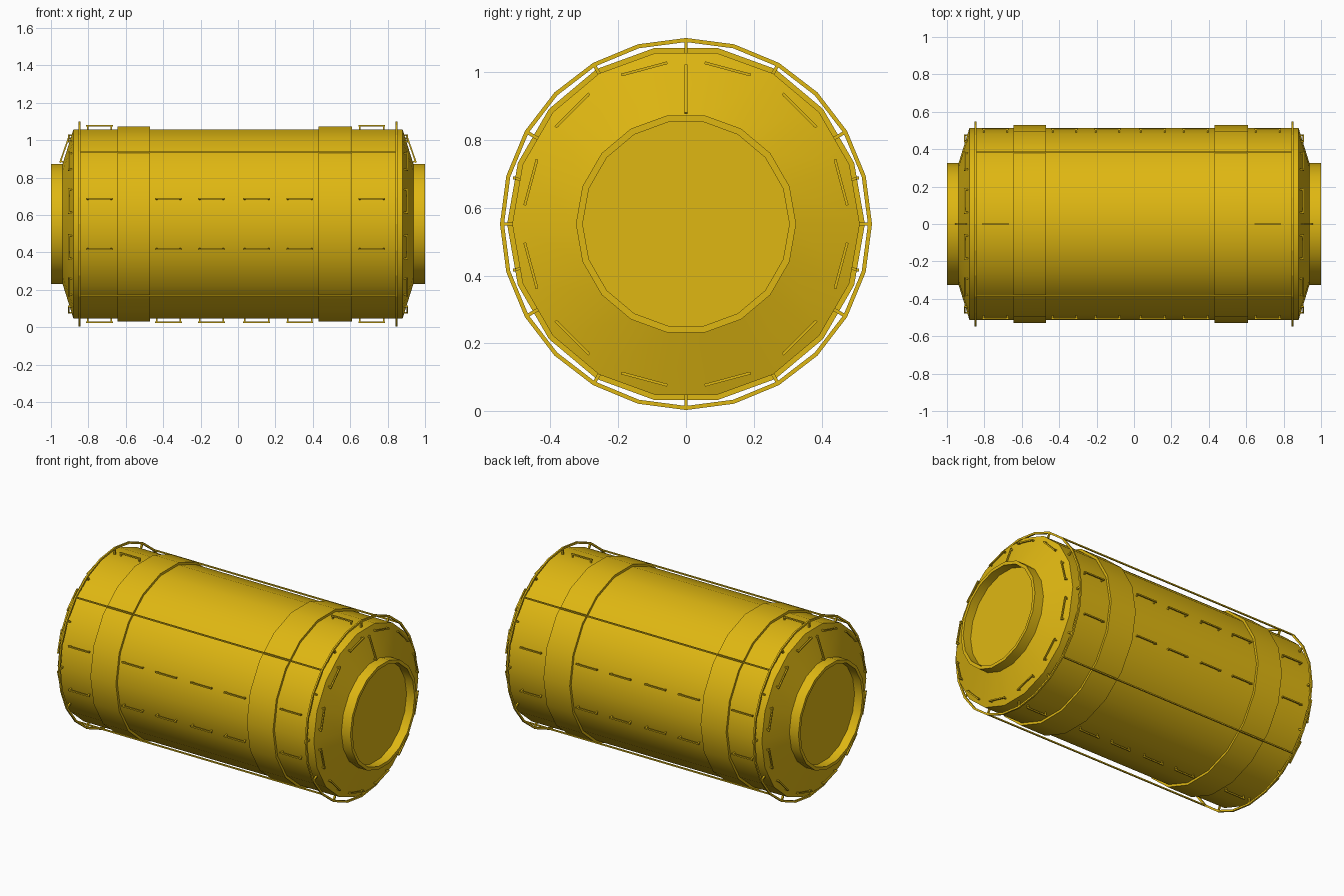
import bpy, bmesh
from math import sin, cos, radians
from mathutils import Vector, Matrix

if "Cube" in bpy.data.objects:
    bpy.data.objects.remove(bpy.data.objects["Cube"], do_unlink=True)

AXIS_Z = 0.552
RAIL = 0.008          # handrail thickness

yellow = bpy.data.materials.new("golden yellow")
yellow.use_nodes = True
colour = (0.74, 0.475, 0.006, 1)
yellow.diffuse_color = colour
yellow.node_tree.nodes["Principled BSDF"].inputs["Base Color"].default_value = colour


def point(x, r, deg):
    """Point around the long axis; angle runs from straight up towards the back."""
    a = radians(deg)
    return Vector((x, r * sin(a), AXIS_Z + r * cos(a)))


def finish(name, bm, smooth=True):
    bmesh.ops.recalc_face_normals(bm, faces=bm.faces)
    mesh = bpy.data.meshes.new(name)
    bm.to_mesh(mesh)
    bm.free()
    mesh.materials.append(yellow)
    ob = bpy.data.objects.new(name, mesh)
    bpy.context.collection.objects.link(ob)
    if smooth:
        bpy.ops.object.select_all(action="DESELECT")
        ob.select_set(True)
        bpy.context.view_layer.objects.active = ob
        bpy.ops.object.shade_smooth_by_angle(angle=radians(28))
    return ob


def lathe(name, profile, sides, start, closed, smooth=True):
    """Spin an (x, radius) profile; open profiles get capped ends."""
    bm = bmesh.new()
    rings = [[bm.verts.new(point(x, r, start + 360 * i / sides)) for i in range(sides)]
             for x, r in profile]
    pairs = list(zip(rings, rings[1:]))
    if closed:
        pairs.append((rings[-1], rings[0]))
    for a, b in pairs:
        for i in range(sides):
            j = (i + 1) % sides
            bm.faces.new((a[i], a[j], b[j], b[i]))
    if not closed:
        bm.faces.new(rings[0])
        bm.faces.new(rings[-1])
    return finish(name, bm, smooth)


def bar(bm, p, q, t=RAIL):
    d = q - p
    rot = d.to_track_quat("Z", "Y").to_matrix().to_4x4()
    size = Matrix.Diagonal((t, t, d.length, 1))
    bmesh.ops.create_cube(bm, size=1, matrix=Matrix.Translation((p + q) / 2) @ rot @ size)


def handrail(bm, p, q, foot):
    """Bar with a short foot near each end, dropping along the foot vector."""
    bar(bm, p, q)
    for t in (0.06, 0.94):
        top = p.lerp(q, t)
        bar(bm, top, top + foot)


# Hull: recessed neck, cone, cylinder, mirrored to the other end
half = [(0.945, 0.305), (1.0, 0.305), (1.0, 0.325), (0.938, 0.325), (0.88, 0.513)]
lathe("hull", half + [(-x, r) for x, r in reversed(half)], 18, 10, False)

# Raised bands
for name, x0, x1 in (("right_band", -0.645, -0.47), ("left_band", 0.43, 0.61)):
    lathe(name, [(x0, 0.5), (x0, 0.528), (x1, 0.528), (x1, 0.5)], 18, 10, True)

for side, s in (("left", 1), ("right", -1)):
    # Hoop with twelve stand-off posts
    x = 0.847 * s
    lathe(side + "_hoop", [(x - 0.005, 0.537), (x - 0.005, 0.549),
                           (x + 0.005, 0.549), (x + 0.005, 0.537)], 24, 0, True, False)
    bm = bmesh.new()
    for a in range(0, 360, 30):
        bar(bm, point(x, 0.5, a), point(x, 0.541, a), 0.01)
    finish(side + "_hoop_posts", bm, False)

    # Tangential handrails around the cone
    bm = bmesh.new()
    for a in range(15, 360, 30):
        mid = point(0.904 * s, 0.474, a)
        along = Vector((0, cos(radians(a)), -sin(radians(a)))) * 0.07
        handrail(bm, mid - along, mid + along, Vector((-0.016 * s, 0, 0)))
    # One radial handrail at the top of the cone
    handrail(bm, point(0.902 * s, 0.47, 0), point(0.952 * s, 0.328, 0),
             Vector((-0.016 * s, 0, -0.006)))
    finish(side + "_cone_handrails", bm, False)

# Long rods joining the hoops
bm = bmesh.new()
for a in range(45, 360, 90):
    bar(bm, point(-0.847, 0.544, a), point(0.847, 0.544, a))
finish("long_rods", bm, False)

# Rows of handrails along the hull; the top row has only the outer two
bm = bmesh.new()
centres = (-0.74, -0.372, -0.142, 0.1, 0.33, 0.715)
for a in (0, 75, 105, 180, 255, 285):
    for c in centres if a else (centres[0], centres[-1]):
        foot = point(0, 0.5, a) - point(0, 0.524, a)
        handrail(bm, point(c - 0.072, 0.524, a), point(c + 0.072, 0.524, a), foot)
finish("hull_handrails", bm, False)
